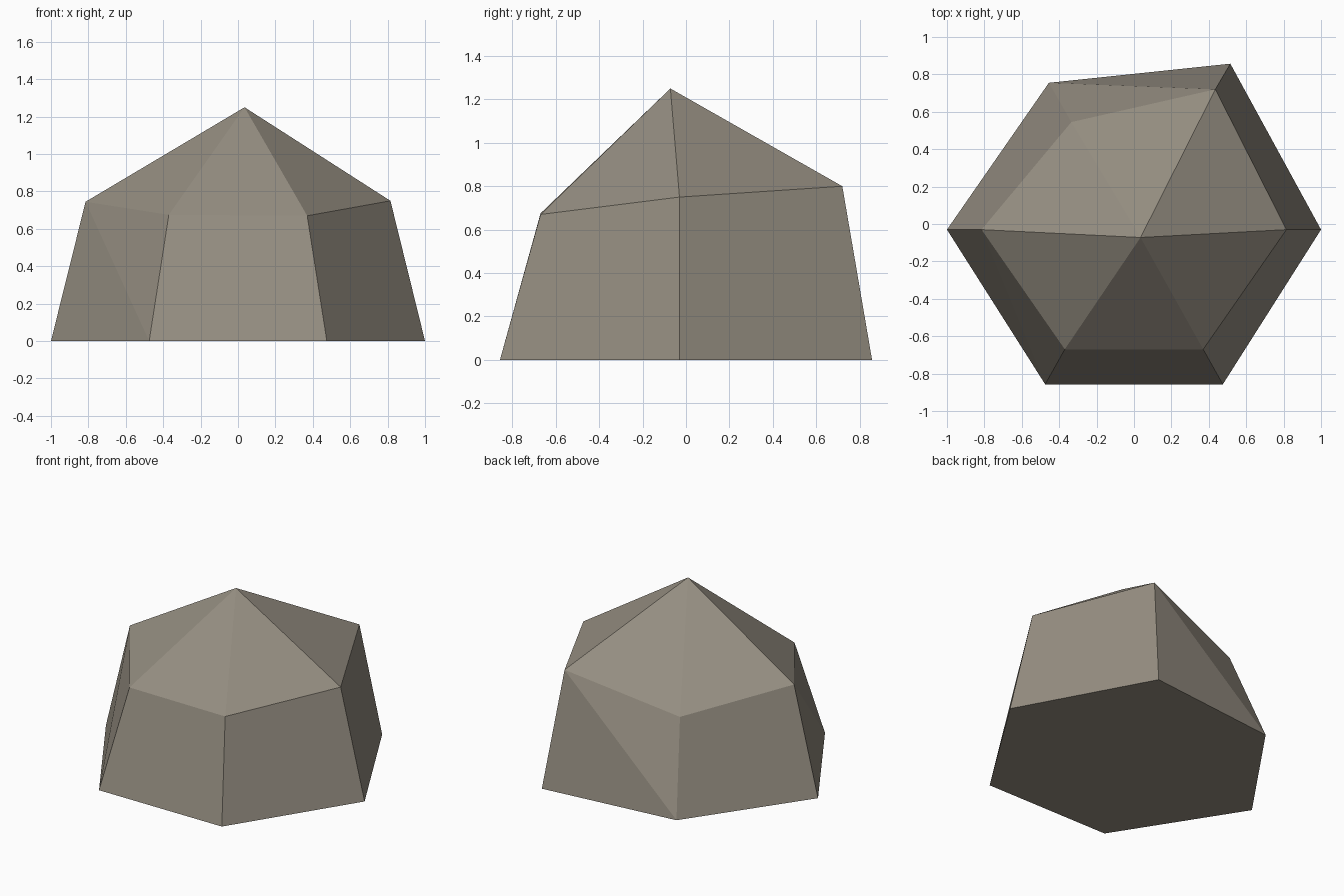
import bpy
import bmesh

if "Cube" in bpy.data.objects:
    bpy.data.objects.remove(bpy.data.objects["Cube"])

stone = bpy.data.materials.new("warm grey stone")
stone.diffuse_color = (0.30, 0.27, 0.22, 1)
stone.use_nodes = True
stone.node_tree.nodes["Principled BSDF"].inputs["Base Color"].default_value = stone.diffuse_color

# Irregular six-sided outlines: ground ring, shoulder ring and peak
ground = [(-1, -0.03, 0), (-0.475, -0.857, 0), (0.475, -0.857, 0),
          (1, -0.03, 0), (0.515, 0.857, 0), (-0.455, 0.755, 0)]
shoulder = [(-0.815, -0.03, 0.745), (-0.37, -0.67, 0.675), (0.37, -0.67, 0.67),
            (0.815, -0.03, 0.75), (0.435, 0.72, 0.80), (-0.335, 0.545, 0.61)]
peak = (0.035, -0.072, 1.25)

bm = bmesh.new()
low = [bm.verts.new(p) for p in ground]
high = [bm.verts.new(p) for p in shoulder]
top = bm.verts.new(peak)

# Sloping sides and the faceted top
for i in range(6):
    j = (i + 1) % 6
    if i in (0, 4):  # warped sides fold along one diagonal
        a, b, c, d = low[i], low[j], high[j], high[i]
        diagonal = ((a, b, d), (b, c, d))
        for tri in diagonal:
            bm.faces.new(tri)
    else:
        bm.faces.new((low[i], low[j], high[j], high[i]))
    bm.faces.new((high[i], high[j], top))

# Flat underside
bm.faces.new(low[::-1])
bmesh.ops.recalc_face_normals(bm, faces=bm.faces[:])

mesh = bpy.data.meshes.new("rock")
bm.to_mesh(mesh)
bm.free()
mesh.materials.append(stone)
bpy.context.collection.objects.link(bpy.data.objects.new("rock", mesh))
